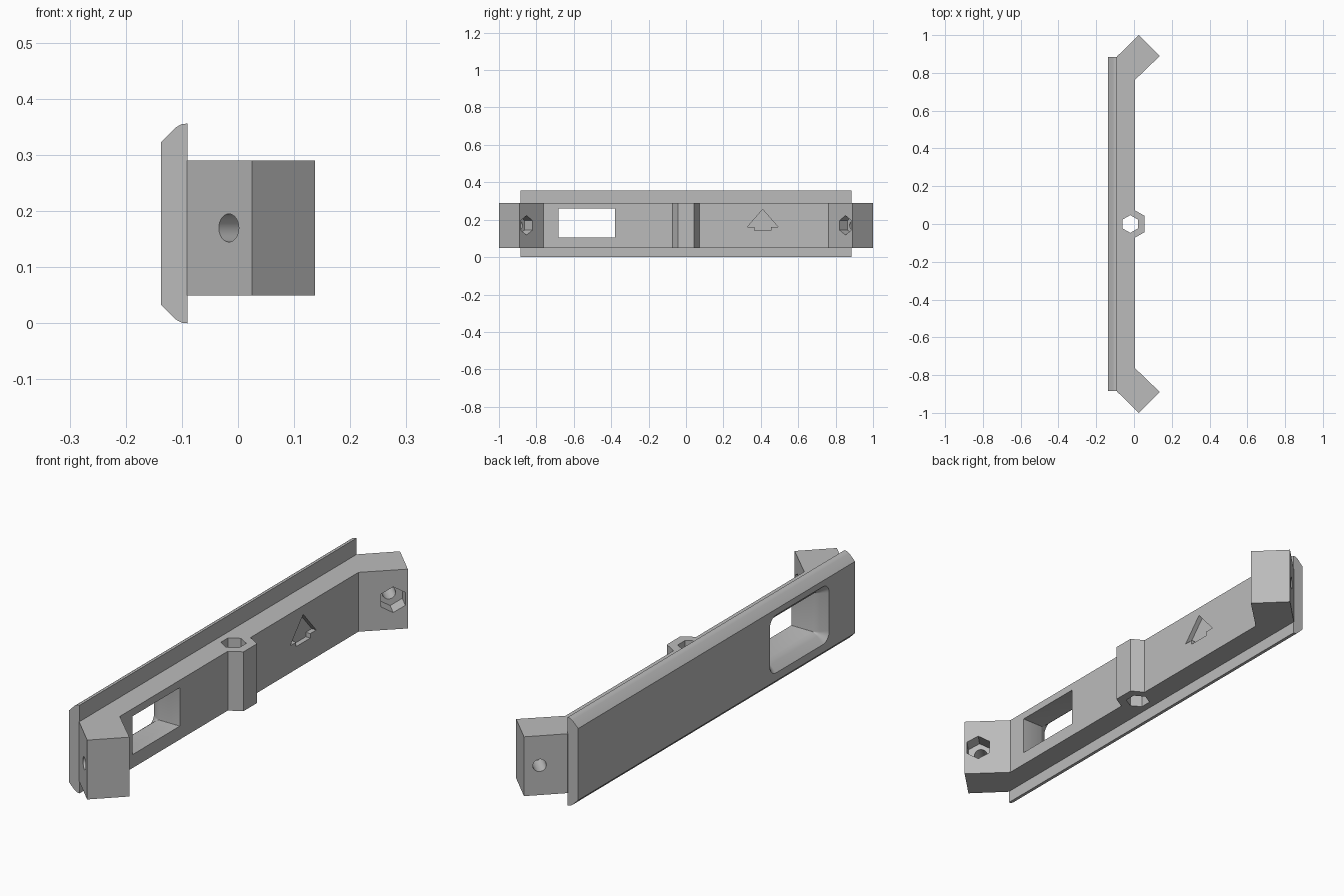
import bpy, bmesh
from math import pi, cos, sin
from mathutils import Matrix, Vector

if "Cube" in bpy.data.objects:
    bpy.data.objects.remove(bpy.data.objects["Cube"], do_unlink=True)

grey = bpy.data.materials.new("plain grey")
grey.use_nodes = True
grey.diffuse_color = (0.5, 0.5, 0.5, 1)
grey.node_tree.nodes["Principled BSDF"].inputs["Base Color"].default_value = (0.5, 0.5, 0.5, 1)


def loft(name, loops):
    """Solid through equally sized point loops, capped at both ends."""
    bm = bmesh.new()
    rings = [[bm.verts.new(p) for p in loop] for loop in loops]
    n = len(rings[0])
    for a, b in zip(rings, rings[1:]):
        for i in range(n):
            j = (i + 1) % n
            bm.faces.new((a[i], a[j], b[j], b[i]))
    bm.faces.new(rings[0])
    bm.faces.new(rings[-1])
    bmesh.ops.recalc_face_normals(bm, faces=bm.faces)
    mesh = bpy.data.meshes.new(name)
    bm.to_mesh(mesh)
    bm.free()
    ob = bpy.data.objects.new(name, mesh)
    bpy.context.collection.objects.link(ob)
    mesh.materials.append(grey)
    return ob


def prism_z(name, pts, z0, z1):
    return loft(name, [[(x, y, z) for x, y in pts] for z in (z0, z1)])


def prism_axis(name, start, direction, length, radius, sides):
    """Regular prism along a horizontal direction, one corner pointing up."""
    d = Vector(direction).normalized()
    side = d.cross(Vector((0, 0, 1)))
    ring = [Vector(start) + radius * (cos(a) * Vector((0, 0, 1)) + sin(a) * side)
            for a in (2 * pi * i / sides for i in range(sides))]
    return loft(name, [ring, [p + d * length for p in ring]])


def boolean(target, other, op="DIFFERENCE"):
    mod = target.modifiers.new(other.name, "BOOLEAN")
    mod.operation = op
    mod.solver = "EXACT"
    mod.object = other
    bpy.context.view_layer.objects.active = target
    bpy.ops.object.modifier_apply(modifier=mod.name)
    bpy.data.objects.remove(other, do_unlink=True)


def hexagon(cx, r):
    return [(cx + r * sin(i * pi / 3), r * cos(i * pi / 3)) for i in range(6)]


mid_z, low, high = 0.17, 0.05, 0.29

# Face plate with chamfered, rounded long edges
half = [(-0.09, 0.178), (-0.1, 0.177), (-0.106, 0.174), (-0.111, 0.171), (-0.137, 0.145)]
profile = half + [(x, -z) for x, z in reversed(half)]
plate = loft("face_plate", [[(x, y, 0.178 + z) for x, z in profile] for y in (-0.885, 0.885)])

# Rail with angled arms at both ends
side = [(-0.091, 0.886), (0.025, 1.0), (0.137, 0.89), (0.005, 0.763)]
body = prism_z("rail", side + [(x, -y) for x, y in reversed(side)], low, high)

# Hexagonal boss with a vertical hexagonal hole
boolean(body, prism_z("boss", hexagon(-0.02, 0.087), low, high), "UNION")
boolean(body, prism_z("boss_hole", hexagon(-0.02, 0.047), -0.1, 0.5))

# Bolt holes and nut pockets in the arms
for s in (-1, 1):
    boolean(body, prism_axis("bolt_hole", (-0.052, s * 0.995, mid_z), (1, -s, 0), 0.2, 0.025, 32))
    boolean(body, prism_axis("nut_pocket", (0.143, s * 0.807, mid_z), (-1, s, 0), 0.126, 0.052, 6))

# Recessed arrow
arrow_half = [(0, 0.255), (0.083, 0.16), (0.045, 0.16), (0.045, 0.142)]
arrow = arrow_half + [(-y, z) for y, z in reversed(arrow_half[1:])]
boolean(body, loft("arrow", [[(x, 0.41 + y, z) for y, z in arrow] for x in (-0.015, 0.05)]))


# Window: a rectangle that flares with rounded corners through the face plate
def window_loop(x, flare):
    pts = []
    for k, (sy, sz) in enumerate(((1, 1), (-1, 1), (-1, -1), (1, -1))):
        for i in range(7):
            a = (k + i / 6) * pi / 2
            pts.append((x, -0.53 + sy * 0.15 + flare * cos(a), 0.182 + sz * 0.077 + flare * sin(a)))
    return pts


flare = [(-0.15, 0.052), (-0.137, 0.04), (-0.111, 0.014), (-0.1, 0.006), (-0.088, 0.001), (0.05, 0.0005)]
for part in (plate, body):
    boolean(part, loft("window", [window_loop(x, f) for x, f in flare]))

for part in (plate, body):
    bpy.ops.object.select_all(action="DESELECT")
    part.select_set(True)
    bpy.context.view_layer.objects.active = part
    bpy.ops.object.shade_smooth_by_angle(angle=0.5)
